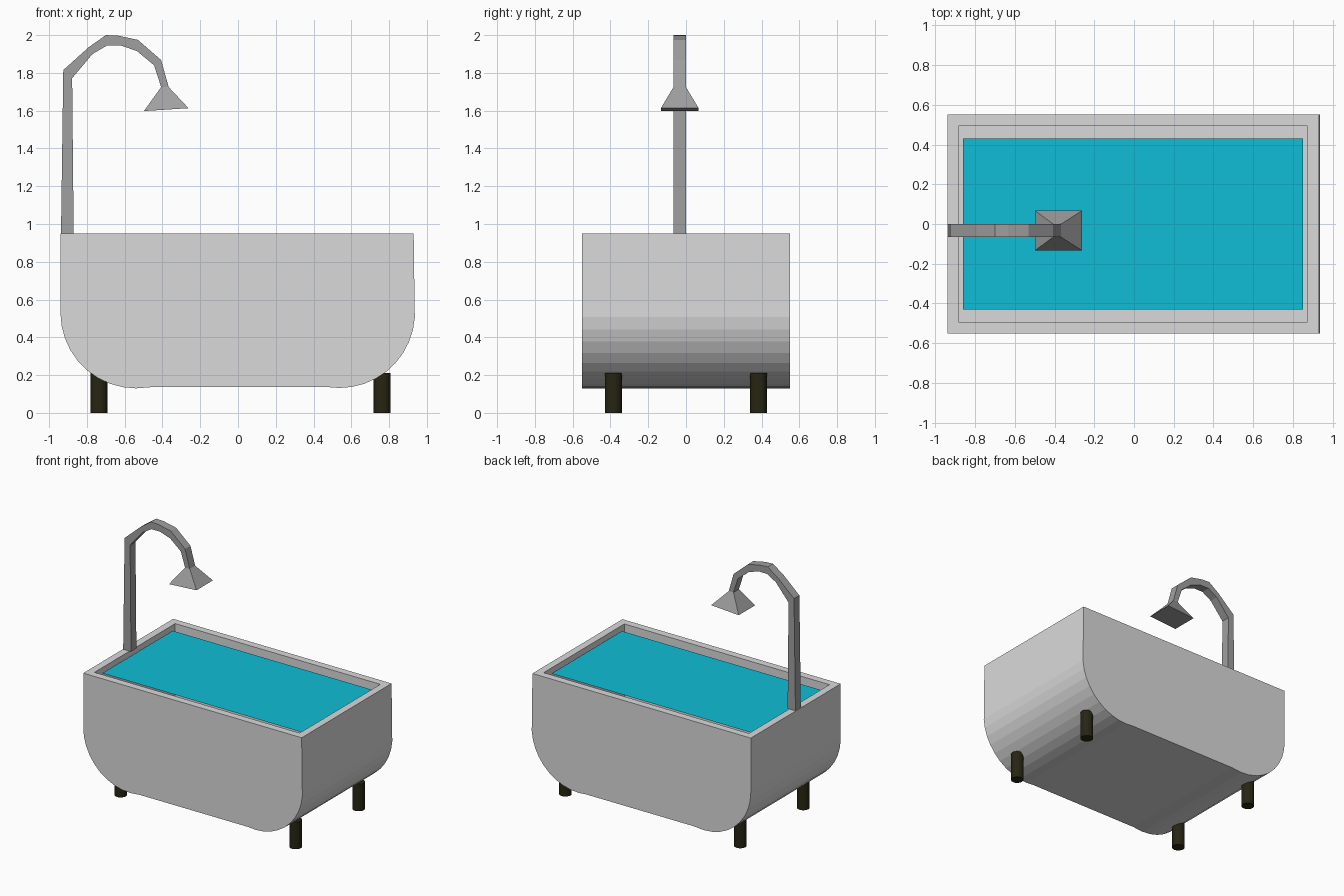
import bpy, bmesh
from math import sin, cos, radians

if "Cube" in bpy.data.objects:
    bpy.data.objects.remove(bpy.data.objects["Cube"], do_unlink=True)


def material(name, rgb):
    m = bpy.data.materials.new(name)
    m.use_nodes = True
    m.diffuse_color = (*rgb, 1)
    bsdf = next(n for n in m.node_tree.nodes if n.type == 'BSDF_PRINCIPLED')
    bsdf.inputs["Base Color"].default_value = (*rgb, 1)
    return m


def finish(bm, name, mat):
    bmesh.ops.recalc_face_normals(bm, faces=bm.faces)
    mesh = bpy.data.meshes.new(name)
    bm.to_mesh(mesh)
    bm.free()
    mesh.materials.append(mat)
    obj = bpy.data.objects.new(name, mesh)
    bpy.context.collection.objects.link(obj)
    return obj


enamel = material("pale grey enamel", (0.7, 0.7, 0.7))
metal = material("grey metal", (0.35, 0.35, 0.35))
water_blue = material("water blue", (0.005, 0.51, 0.67))
dark_wood = material("dark olive wood", (0.02, 0.019, 0.006))


def arc(cx, cz, r, start, end, steps=9):
    angles = [radians(start + (end - start) * i / steps) for i in range(steps + 1)]
    return [(cx + r * cos(a), cz + r * sin(a)) for a in angles]


# Tub: rounded profile extruded across, with a hollow sunk into the top
profile = [(-0.94, 0.95)] + arc(-0.54, 0.53, 0.4, 180, 270)
profile += [(-0.45, 0.137), (0.47, 0.137)]
profile += arc(0.537, 0.532, 0.4, 270, 366, 10) + [(0.93, 0.95)]
bm = bmesh.new()
side = bm.faces.new([bm.verts.new((x, -0.55, z)) for x, z in profile])
grown = bmesh.ops.extrude_face_region(bm, geom=[side])["geom"]
bmesh.ops.translate(bm, vec=(0, 1.1, 0),
                    verts=[g for g in grown if isinstance(g, bmesh.types.BMVert)])
bmesh.ops.recalc_face_normals(bm, faces=bm.faces)
top = max(bm.faces, key=lambda f: f.calc_center_median().z)
bmesh.ops.inset_region(bm, faces=[top], thickness=0.08)
floor = bmesh.ops.extrude_discrete_faces(bm, faces=[top])["faces"][0]
rim_edges = [e for e in bm.edges if e.is_boundary and e not in floor.edges[:]]
bmesh.ops.translate(bm, vec=(0, 0, -0.6), verts=floor.verts[:])
bmesh.ops.bridge_loops(bm, edges=rim_edges + floor.edges[:])
finish(bm, "tub", enamel)

# Water surface just below the rim
bm = bmesh.new()
bm.faces.new([bm.verts.new((x, y, 0.925)) for x, y in
              ((-0.86, -0.43), (0.85, -0.43), (0.85, 0.43), (-0.86, 0.43))])
finish(bm, "water", water_blue)

# Four round legs
for end, x in (("right", -0.735), ("left", 0.763)):
    for place, y in (("front", -0.385), ("back", 0.385)):
        bm = bmesh.new()
        bmesh.ops.create_cone(bm, cap_ends=True, segments=16,
                              radius1=0.045, radius2=0.045, depth=0.21)
        bmesh.ops.translate(bm, vec=(x, y, 0.105), verts=bm.verts)
        finish(bm, f"{place}_{end}_leg", dark_wood)

# Shower: square pipe bent over the tub, flaring into a pyramid head
outer = [(-0.937, 0.95), (-0.925, 1.815), (-0.79, 1.936), (-0.70, 2.0), (-0.635, 1.997),
         (-0.53, 1.975), (-0.407, 1.868), (-0.367, 1.725), (-0.262, 1.613)]
inner = [(-0.87, 0.95), (-0.878, 1.772), (-0.77, 1.9), (-0.693, 1.945), (-0.62, 1.945),
         (-0.534, 1.915), (-0.444, 1.84), (-0.407, 1.725), (-0.498, 1.598)]
bm = bmesh.new()
rings = []
for i, (o, n) in enumerate(zip(outer, inner)):
    half = 0.1 if i == len(outer) - 1 else 0.033
    rings.append([bm.verts.new((x, -0.033 + s * half, z))
                  for (x, z), s in ((o, -1), (o, 1), (n, 1), (n, -1))])
for a, b in zip(rings, rings[1:]):
    for k in range(4):
        j = (k + 1) % 4
        bm.faces.new((a[k], a[j], b[j], b[k]))
bm.faces.new(rings[0])
bm.faces.new(rings[-1])
finish(bm, "shower_pipe_and_head", metal)
